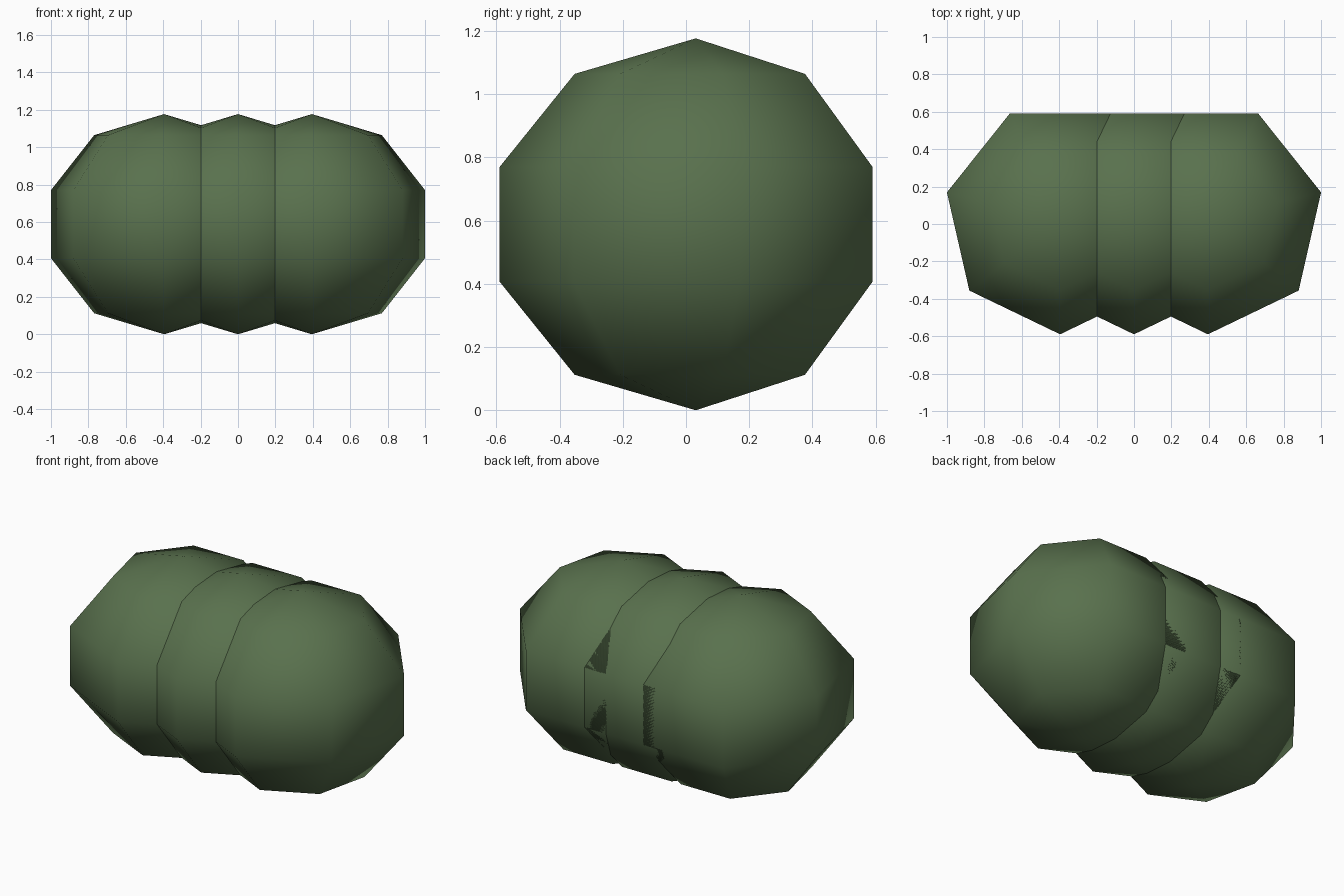
import bpy, bmesh, math
from mathutils import Matrix

if "Cube" in bpy.data.objects:
    bpy.data.objects.remove(bpy.data.objects["Cube"])

R_SIDE, R_UP = 0.6527, 0.5885     # sphere radii, slightly squashed
SPACING, Y_OFF = 0.395, 0.031

leaf = bpy.data.materials.new("leaf_green")
leaf.diffuse_color = (0.10, 0.165, 0.075, 1)
leaf.use_nodes = True
leaf.node_tree.nodes["Principled BSDF"].inputs["Base Color"].default_value = leaf.diffuse_color


def bush(name, x):
    """Seven-sided, five-band smooth sphere with one corner facing the front."""
    bm = bmesh.new()
    bmesh.ops.create_uvsphere(bm, u_segments=7, v_segments=5, radius=1)
    corner = next(v.co for v in bm.verts if math.hypot(v.co.x, v.co.y) > 0.9)
    turn = -math.pi / 2 - math.atan2(corner.y, corner.x)
    bm.transform(Matrix.Diagonal((R_SIDE, R_SIDE, R_UP, 1)) @ Matrix.Rotation(turn, 4, 'Z'))
    for f in bm.faces:
        f.smooth = True
    me = bpy.data.meshes.new(name)
    bm.to_mesh(me)
    bm.free()
    me.materials.append(leaf)
    ob = bpy.data.objects.new(name, me)
    ob.location = (x, Y_OFF, R_UP)
    bpy.context.collection.objects.link(ob)


# Row of three overlapping bush lobes
for name, i in (("bush_left", -1), ("bush_middle", 0), ("bush_right", 1)):
    bush(name, i * SPACING)
